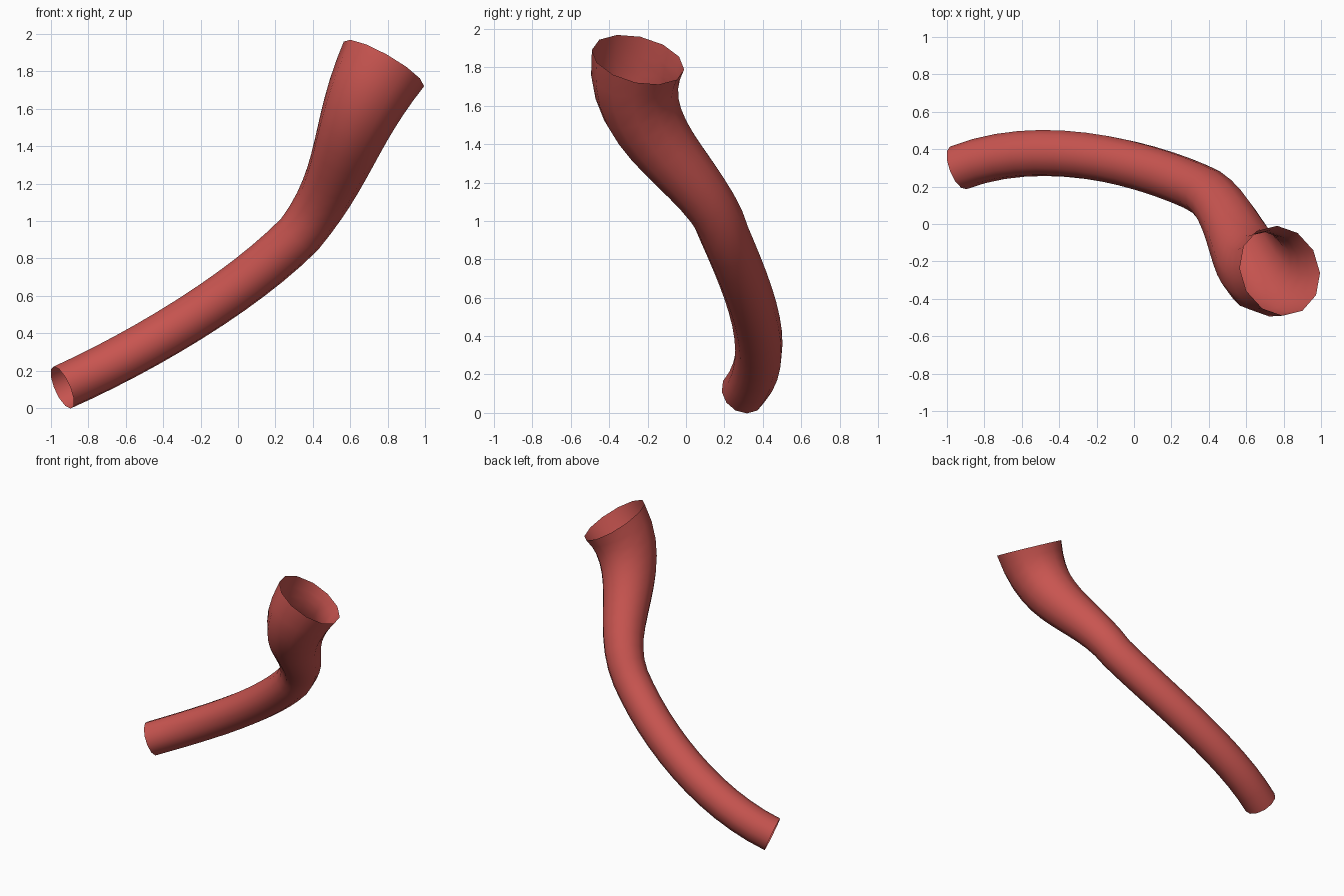
import bpy, bmesh, math
from mathutils import Vector
from mathutils.geometry import interpolate_bezier

if "Cube" in bpy.data.objects:
    bpy.data.objects.remove(bpy.data.objects["Cube"])

SIDES = 12    # sides of the tube
STEPS = 12    # rings per curve segment

# Centre line: two cubic segments meeting at the bend
start, bend, end = (-0.94, 0.30, 0.11), (0.33, 0.20, 0.93), (0.78, -0.25, 1.84)
lower = interpolate_bezier(Vector(start), Vector((-0.505, 0.47, 0.305)),
                           Vector((0.024, 0.335, 0.62)), Vector(bend), STEPS + 1)
upper = interpolate_bezier(Vector(bend), Vector((0.577, 0.108, 1.243)),
                           Vector((0.56, -0.345, 1.46)), Vector(end), STEPS + 1)
path = lower + upper[1:]


def radius(i):
    """Nearly constant up to the bend, then flaring to the mouth."""
    t = i / STEPS
    if t <= 1:
        return 0.122 + 0.008 * t
    return 0.13 + 0.116 * (t - 1) ** 1.5


def tangent(i):
    # End tangents follow the curve handles so the mouths are cut square
    if i == 0:
        return Vector((0.435, 0.17, 0.195)).normalized()
    if i == len(path) - 1:
        return Vector((0.485, 0.21, 0.85)).normalized()
    return (path[i + 1] - path[i - 1]).normalized()


# Open tube: rings swept along the centre line without twist
bm = bmesh.new()
rings = []
t_old = tangent(0)
side = t_old.cross(Vector((0, 0, 1))).normalized()
for i, centre in enumerate(path):
    t = tangent(i)
    side = t_old.rotation_difference(t) @ side
    side = (side - t * side.dot(t)).normalized()
    other = t.cross(side)
    rings.append([bm.verts.new(centre + radius(i) * (side * math.cos(a) + other * math.sin(a)))
                  for a in (2 * math.pi * k / SIDES for k in range(SIDES))])
    t_old = t
for r0, r1 in zip(rings, rings[1:]):
    for k in range(SIDES):
        n = (k + 1) % SIDES
        bm.faces.new((r0[k], r0[n], r1[n], r1[k])).smooth = True

mesh = bpy.data.meshes.new("flared_tube")
bm.to_mesh(mesh)
bm.free()
tube = bpy.data.objects.new("flared_tube", mesh)
bpy.context.collection.objects.link(tube)

# Single red colour
red = bpy.data.materials.new("soft_red")
red.diffuse_color = (0.58, 0.09, 0.08, 1)
red.use_nodes = True
red.node_tree.nodes["Principled BSDF"].inputs["Base Color"].default_value = red.diffuse_color
mesh.materials.append(red)
